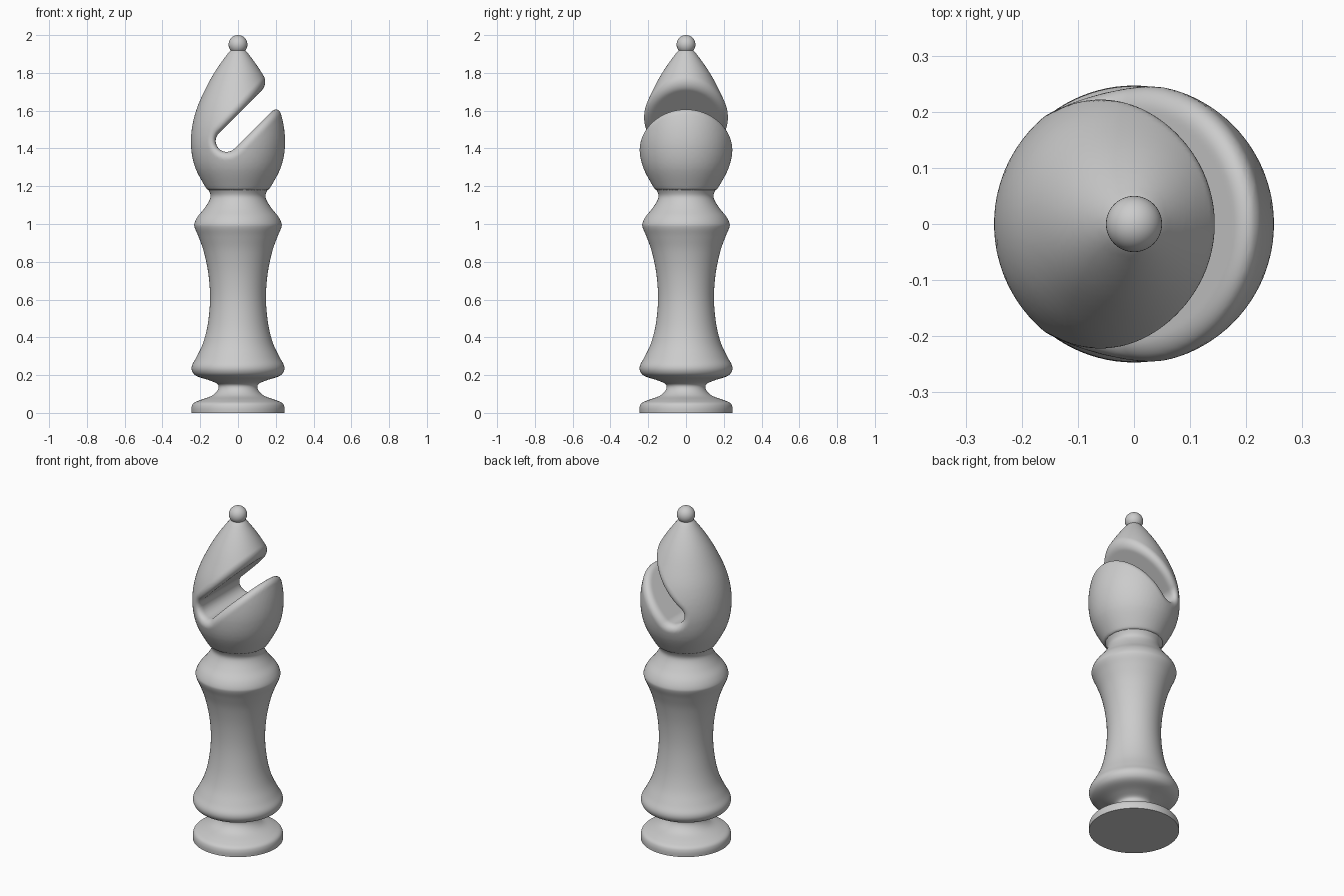
import bpy, bmesh, math
from mathutils import Vector

old = bpy.data.objects.get("Cube")
if old:
    bpy.data.objects.remove(old, do_unlink=True)

grey = bpy.data.materials.new("plain_grey")
grey.use_nodes = True
grey.diffuse_color = (0.6, 0.6, 0.6, 1)
grey.node_tree.nodes["Principled BSDF"].inputs["Base Color"].default_value = (0.6, 0.6, 0.6, 1)


def catmull(a, b, c, d, t):
    return 0.5 * (2 * b + (c - a) * t + (2 * a - 5 * b + 4 * c - d) * t ** 2
                  + (3 * b - a - 3 * c + d) * t ** 3)


def smooth_curve(points, steps=5):
    pts = [Vector(p) for p in points]
    pts = [pts[0]] + pts + [pts[-1]]
    out = [catmull(*pts[i:i + 4], s / steps)
           for i in range(len(pts) - 3) for s in range(steps)]
    return out + [pts[-1]]


def make_object(name, bm):
    bmesh.ops.recalc_face_normals(bm, faces=bm.faces)
    mesh = bpy.data.meshes.new(name)
    bm.to_mesh(mesh)
    bm.free()
    mesh.materials.append(grey)
    ob = bpy.data.objects.new(name, mesh)
    bpy.context.collection.objects.link(ob)
    return ob


def lathe(name, profile, sides=96):
    """Turn a (radius, height) profile, closed at both ends, about z."""
    bm = bmesh.new()
    ring = [(0, profile[0][1]), *profile, (0, profile[-1][1])]
    verts = [bm.verts.new((r, 0, z)) for r, z in ring]
    edges = [bm.edges.new(pair) for pair in zip(verts, verts[1:])]
    bmesh.ops.spin(bm, geom=verts + edges, axis=(0, 0, 1), cent=(0, 0, 0),
                   angle=math.tau, steps=sides)
    bmesh.ops.remove_doubles(bm, verts=bm.verts, dist=0.0001)
    return make_object(name, bm)


# Turned foot, stem and collar
stem = lathe("stem", smooth_curve([
    (.246, 0), (.246, .03), (.235, .052), (.2, .068), (.14, .09), (.108, .12),
    (.106, .15), (.15, .172), (.215, .193), (.241, .217), (.244, .25), (.22, .295),
    (.185, .37), (.16, .47), (.148, .6), (.156, .73), (.18, .85), (.208, .93),
    (.229, .98), (.23, 1.005), (.213, 1.04), (.18, 1.08), (.154, 1.12),
    (.145, 1.15), (.156, 1.18), (.172, 1.2)]))
bpy.context.view_layer.objects.active = stem
stem.select_set(True)
bpy.ops.object.shade_smooth_by_angle(angle=math.radians(50))

# Head outline: radii at even heights
HEAD_RADII = [.11, .175, .227, .248, .245, .222, .18, .126, .056, -.03]
HEAD_BASE, HEAD_STEP = 1.1, 0.1


def head_radius(z):
    k = (z - HEAD_BASE) / HEAD_STEP
    i = max(0, min(int(k), len(HEAD_RADII) - 2))
    a = HEAD_RADII[max(i - 1, 0)]
    d = HEAD_RADII[min(i + 2, len(HEAD_RADII) - 1)]
    return catmull(a, HEAD_RADII[i], HEAD_RADII[i + 1], d, k - i)


heights = [1.18 + 0.75 * i / 60 for i in range(61)]
head = lathe("head", [(head_radius(z), z) for z in heights])

# Diagonal round-bottomed slot through the head
SLOT = Vector((-.06, 1.44))
SLOT_R, FILLET = 0.058, 0.045
along = Vector((1, 1)).normalized()
across = Vector((-1, 1)).normalized()
bm = bmesh.new()
outline = []
for i in range(25):
    a = math.pi * i / 24
    outline.append(SLOT + SLOT_R * (math.cos(a) * across - math.sin(a) * along))
outline += [SLOT + along - across * SLOT_R, SLOT + along + across * SLOT_R]
face = bm.faces.new([bm.verts.new((p.x, -.5, p.y)) for p in outline])
side = bmesh.ops.extrude_face_region(bm, geom=[face])["geom"]
bmesh.ops.translate(bm, vec=(0, 1, 0),
                    verts=[g for g in side if isinstance(g, bmesh.types.BMVert)])
cutter = make_object("slot_cutter", bm)
cutter.hide_render = True

cut = head.modifiers.new("slot", "BOOLEAN")
cut.operation, cut.solver, cut.object = "DIFFERENCE", "EXACT", cutter
even = head.modifiers.new("even_mesh", "REMESH")
even.mode, even.voxel_size = "VOXEL", 0.009
bpy.context.view_layer.update()
baked = bpy.data.meshes.new_from_object(
    head.evaluated_get(bpy.context.evaluated_depsgraph_get()))
head.modifiers.clear()
head.data = baked
bpy.data.objects.remove(cutter, do_unlink=True)


# Round over the slot's rim by drawing the mesh onto a filleted surface
def rounded_head(p):
    r = head_radius(p.z)
    slope = (head_radius(p.z + .002) - r) / .002
    outside = (math.hypot(p.x, p.y) - r) / math.hypot(1, slope)
    q = Vector((p.x, p.z)) - SLOT
    in_slot = SLOT_R - (q - along * max(q.dot(along), 0)).length
    u, v = outside + FILLET, in_slot + FILLET
    return math.hypot(max(u, 0), max(v, 0)) - FILLET + min(max(u, v), 0)


E = 0.0005
axes = [Vector((E, 0, 0)), Vector((0, E, 0)), Vector((0, 0, E))]
for vert in baked.vertices:
    p = vert.co.copy()
    if not 1.2 < p.z < 1.91:
        continue
    for _ in range(5):
        f = rounded_head(p)
        if abs(f) < .0002:
            break
        grad = Vector([(rounded_head(p + a) - f) / E for a in axes])
        step = grad * (f / max(grad.length_squared, .2))
        p -= step * min(1, .02 / max(step.length, .0001))
    vert.co = p
baked.materials.clear()
baked.materials.append(grey)
baked.shade_smooth()

# Ball on the tip
bm = bmesh.new()
bmesh.ops.create_uvsphere(bm, u_segments=40, v_segments=24, radius=.05)
bmesh.ops.translate(bm, verts=bm.verts, vec=(0, 0, 1.95))
finial = make_object("finial", bm)
finial.data.shade_smooth()
